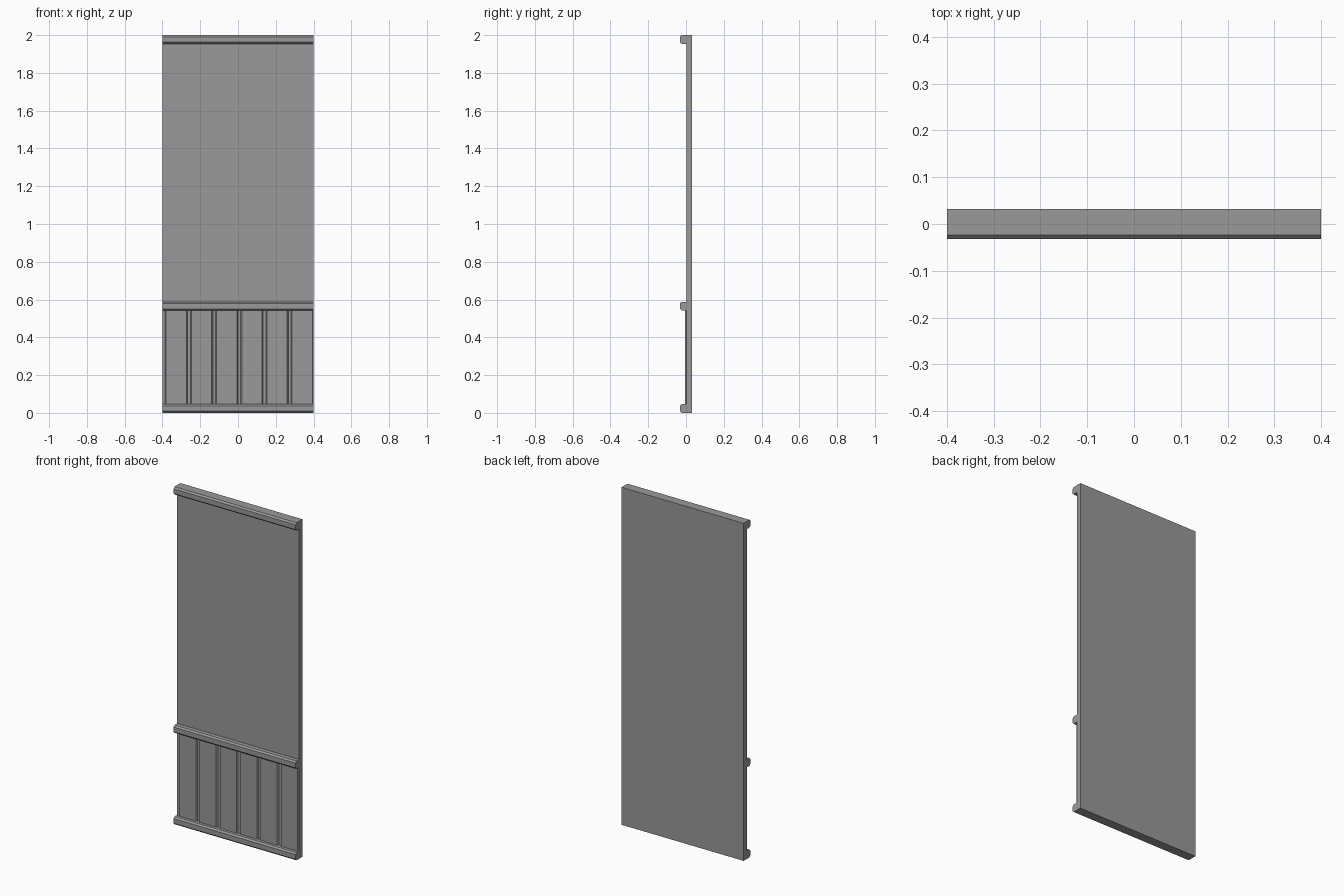
import bpy
import bmesh

cube = bpy.data.objects.get("Cube")
if cube:
    bpy.data.objects.remove(cube, do_unlink=True)

# One plain grey for the whole panel
grey = bpy.data.materials.new("plain grey")
grey.use_nodes = True
colour = (0.32, 0.32, 0.32, 1)
grey.diffuse_color = colour
grey.node_tree.nodes["Principled BSDF"].inputs["Base Color"].default_value = colour

HALF = 0.4       # half width of the panel
BACK = 0.032     # rear face
WALL = 0.002     # front face of the plain wall
BOARD = -0.006   # front face of the wainscot boards
RAIL = -0.032    # front face of the rails


def prism(name, profile, start, sweep):
    """Extrude a closed profile of 3D points along a sweep vector."""
    bm = bmesh.new()
    face = bm.faces.new([bm.verts.new(p) for p in profile])
    out = bmesh.ops.extrude_face_region(bm, geom=[face])
    verts = [v for v in out["geom"] if isinstance(v, bmesh.types.BMVert)]
    bmesh.ops.translate(bm, verts=verts, vec=sweep)
    bmesh.ops.translate(bm, verts=bm.verts[:], vec=start)
    bmesh.ops.recalc_face_normals(bm, faces=bm.faces[:])
    mesh = bpy.data.meshes.new(name)
    bm.to_mesh(mesh)
    bm.free()
    mesh.materials.append(grey)
    obj = bpy.data.objects.new(name, mesh)
    bpy.context.collection.objects.link(obj)
    return obj


# Wall slab
prism("wall", [(-HALF, WALL, 0), (HALF, WALL, 0), (HALF, BACK, 0), (-HALF, BACK, 0)],
      (0, 0, 0), (0, 0, 2))

# Horizontal rails with chamfered front edges
H, C = 0.046, 0.009
rail_profile = [(0, WALL, 0), (0, RAIL + C, 0), (0, RAIL, C),
                (0, RAIL, H - C), (0, RAIL + C, H), (0, WALL, H)]
for name, z in (("base_rail", 0), ("middle_rail", 0.542), ("top_rail", 2 - H)):
    prism(name, rail_profile, (-HALF, 0, z), (2 * HALF, 0, 0))

# Wainscot boards with bevelled sides, leaving narrow grooves between them
PITCH, GAP, B = 2 * HALF / 6, 0.014, 0.006
for i in range(6):
    left = -HALF + i * PITCH + GAP
    right = -HALF + (i + 1) * PITCH
    board = [(left, WALL, 0), (left + B, BOARD, 0),
             (right - B, BOARD, 0), (right, WALL, 0)]
    prism(f"wainscot_board_{i + 1}", board, (0, 0, H), (0, 0, 0.542 - H))
